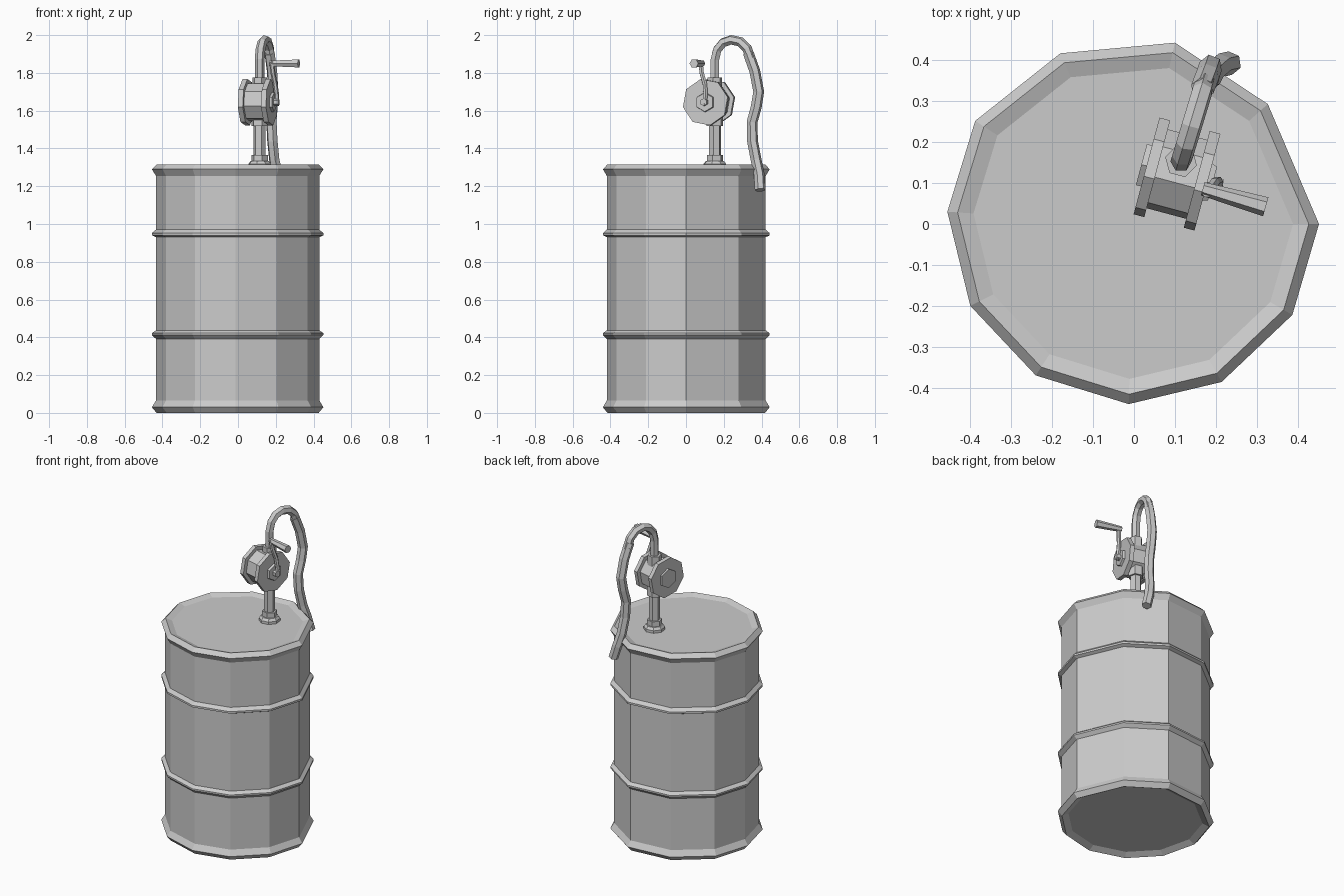
import bpy, bmesh, math
from mathutils import Vector, Matrix

if "Cube" in bpy.data.objects:
    bpy.data.objects.remove(bpy.data.objects["Cube"])

def make_object(name, bm):
    bmesh.ops.recalc_face_normals(bm, faces=bm.faces)
    mesh = bpy.data.meshes.new(name)
    bm.to_mesh(mesh)
    bm.free()
    ob = bpy.data.objects.new(name, mesh)
    bpy.context.collection.objects.link(ob)
    return ob

def loft(name, outline, profile, matrix=Matrix()):
    """Stack scaled copies of a unit outline along local z, capped at both ends."""
    bm = bmesh.new()
    rings = [[bm.verts.new(matrix @ Vector((x * r, y * r, z))) for x, y in outline]
             for r, z in profile]
    n = len(outline)
    for a, b in zip(rings, rings[1:]):
        for i in range(n):
            j = (i + 1) % n
            bm.faces.new((a[i], a[j], b[j], b[i]))
    bm.faces.new(rings[0][::-1])
    bm.faces.new(rings[-1])
    return make_object(name, bm)

def ngon(n, start=0.0):
    return [(math.cos(start + math.tau * i / n), math.sin(start + math.tau * i / n))
            for i in range(n)]

def tube(name, points, radius):
    """Six-sided capped tube; each point is x, y, z, thickness factor."""
    curve = bpy.data.curves.new(name, 'CURVE')
    curve.dimensions = '3D'
    curve.bevel_depth = radius
    curve.bevel_resolution = 1
    curve.use_fill_caps = True
    spline = curve.splines.new('POLY')
    spline.points.add(len(points) - 1)
    for p, co in zip(spline.points, points):
        p.co = (*co[:3], 1)
        p.radius = co[3] if len(co) > 3 else 1
    ob = bpy.data.objects.new(name, curve)
    bpy.context.collection.objects.link(ob)
    bpy.ops.object.select_all(action='DESELECT')
    bpy.context.view_layer.objects.active = ob
    ob.select_set(True)
    bpy.ops.object.convert(target='MESH')
    for poly in bpy.context.object.data.polygons:
        poly.use_smooth = False

# Barrel: slightly irregular eleven-sided drum with rims and two hoops
outer = [(.452, 0), (.327, .293), (.10, .443), (-.18, .417), (-.388, .252), (-.456, .03),
         (-.40, -.20), (-.24, -.37), (-.013, -.44), (.214, -.386), (.387, -.222)]
S, R, E = .953, 1.0, .945
barrel = [(.86, .02), (E, 0), (R, .03), (S, .065),
          (S, .392), (R, .412), (R, .422), (S, .437),
          (S, .93), (R, .94), (R, .952), (S, .97),
          (S, 1.255), (R, 1.29), (E, 1.315), (.86, 1.302)]
loft("barrel", outer, barrel)

# Riser pipe with flange, nut and collars
post = Matrix.Translation((.115, .153, 0))
for name, sides, profile in [
        ("base_flange", 8, [(.062, 1.295), (.062, 1.318), (.05, 1.333)]),
        ("base_nut", 6, [(.044, 1.325), (.044, 1.365)]),
        ("riser_pipe", 6, [(.033, 1.36), (.033, 1.53)]),
        ("lower_collar", 6, [(.045, 1.52), (.045, 1.58)]),
        ("upper_collar", 6, [(.04, 1.71), (.04, 1.775)])]:
    loft(name, ngon(sides, math.radians(-15)), profile, post)

# Pump housing: octagonal drum lying on a horizontal axis turned 15 degrees
pump = (Matrix.Translation((.105, .122, 1.645)) @ Matrix.Rotation(math.radians(-15), 4, 'Z')
        @ Matrix.Rotation(math.radians(90), 4, 'Y'))
octagon = ngon(8, math.radians(12))
loft("pump_body", octagon, [(.102, -.06), (.102, .06)], pump)
for name, a, b in [("left_plate", -.077, -.05), ("right_plate", .05, .077)]:
    loft(name, octagon, [(.125, a), (.125, b)], pump)
loft("left_boss", ngon(6), [(.06, -.09), (.06, -.07)], pump)
loft("right_boss", ngon(6), [(.055, .07), (.05, .09)], pump)
loft("crank_hub", ngon(6), [(.02, .085), (.02, .115)], pump)

# Crank arm and grip
tube("crank_arm", [(.205, .095, 1.63), (.205, .104, 1.68), (.197, .10, 1.74),
                   (.185, .083, 1.80), (.178, .077, 1.86)], .013)
tube("crank_grip", [(.168, .086, 1.85, .8), (.322, .042, 1.85, 1.15)], .021)

# Curved metal spout
flow = Vector((.29, .957, 0))
arc = [(0, 1.74), (0, 1.87), (.013, 1.922), (.045, 1.96), (.09, 1.975),
       (.14, 1.965), (.178, 1.93), (.20, 1.87)]
tube("spout", [(.115 + flow.x * d, .153 + flow.y * d, z) for d, z in arc], .026)

# Thicker rubber hose hanging over the rim
tube("hose", [(.167, .33, 1.905), (.18, .364, 1.81), (.187, .385, 1.70), (.183, .372, 1.62),
              (.177, .35, 1.54), (.182, .352, 1.44), (.192, .371, 1.34),
              (.212, .388, 1.26), (.235, .393, 1.18)], .029)
